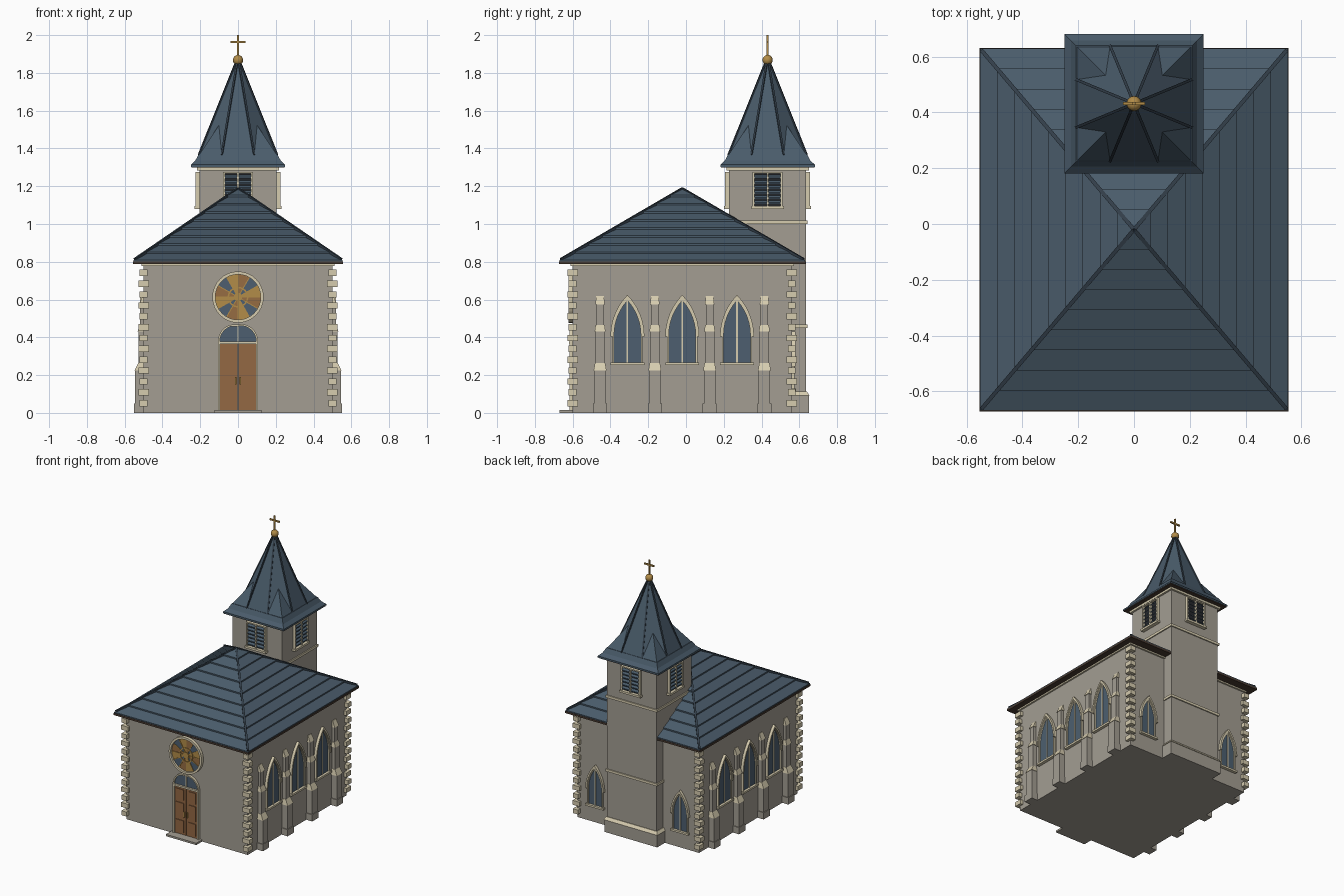
import bpy, bmesh, math
from mathutils import Vector

if "Cube" in bpy.data.objects:
    bpy.data.objects.remove(bpy.data.objects["Cube"])


def mat(name, r, g, b):
    m = bpy.data.materials.new(name)
    lin = [((c / 255 + 0.055) / 1.055) ** 2.4 for c in (r, g, b)]
    m.diffuse_color = (*lin, 1)
    m.use_nodes = True
    m.node_tree.nodes["Principled BSDF"].inputs["Base Color"].default_value = m.diffuse_color
    return m


WALL = mat("wall_stone", 163, 157, 146)
TRIM = mat("pale_trim", 214, 204, 175)
SLATE = mat("roof_slate", 74, 92, 107)
RIDGE = mat("dark_ridge", 50, 62, 73)
GLASS = mat("window_glass", 77, 95, 112)
WOOD = mat("door_wood", 148, 104, 68)
GOLD = mat("gold", 178, 140, 72)
AMBER = mat("amber_glass", 150, 108, 66)
SOFFIT = mat("soffit_brown", 72, 58, 48)
DARK = mat("louver_dark", 36, 38, 42)


def finish(name, bm, m):
    bmesh.ops.recalc_face_normals(bm, faces=bm.faces)
    me = bpy.data.meshes.new(name)
    bm.to_mesh(me)
    bm.free()
    me.materials.append(m)
    ob = bpy.data.objects.new(name, me)
    bpy.context.collection.objects.link(ob)
    return ob


def loft(name, rings, m):
    """Skin a stack of equal-length point rings and cap the ends."""
    bm = bmesh.new()
    vs = [[bm.verts.new(p) for p in r] for r in rings]
    n = len(rings[0])
    for a, b in zip(vs, vs[1:]):
        for i in range(n):
            j = (i + 1) % n
            bm.faces.new((a[i], a[j], b[j], b[i]))
    bm.faces.new(vs[0])
    bm.faces.new(vs[-1])
    return finish(name, bm, m)


def rect(cx, cy, hx, hy, z):
    return [(cx - hx, cy - hy, z), (cx + hx, cy - hy, z), (cx + hx, cy + hy, z), (cx - hx, cy + hy, z)]


def box(name, cx, cy, hx, hy, z0, z1, m):
    return loft(name, [rect(cx, cy, hx, hy, z0), rect(cx, cy, hx, hy, z1)], m)


def rod(name, p, q, r, m):
    p, q = Vector(p), Vector(q)
    d = (q - p).normalized()
    s = d.cross(Vector((0, 0, 1)) if abs(d.z) < 0.99 else Vector((0, 1, 0))).normalized() * r
    t = d.cross(s)
    return loft(name, [[e + s + t, e - s + t, e - s - t, e + s - t] for e in (p, q)], m)


def face_frame(ox, oy, nx, ny):
    """Map (along wall, height, outwards) to world space."""
    return lambda u, v, d: (ox - ny * u + nx * d, oy + nx * u + ny * d, v)


def prism(name, F, pts, d0, d1, m):
    return loft(name, [[F(u, v, d) for u, v in pts] for d in (d0, d1)], m)


def plate(name, F, u0, u1, v0, v1, d0, d1, m):
    return prism(name, F, [(u0, v0), (u1, v0), (u1, v1), (u0, v1)], d0, d1, m)


def band(name, F, outer, inner, d0, d1, m, closed=True):
    """Moulding between two outlines."""
    bm = bmesh.new()
    q = [[bm.verts.new(F(*o, d0)), bm.verts.new(F(*o, d1)), bm.verts.new(F(*i, d1)), bm.verts.new(F(*i, d0))]
         for o, i in zip(outer, inner)]
    pairs = list(zip(q, q[1:])) + ([(q[-1], q[0])] if closed else [])
    for a, b in pairs:
        for k in range(4):
            l = (k + 1) % 4
            bm.faces.new((a[k], a[l], b[l], b[k]))
    if not closed:
        bm.faces.new(q[0])
        bm.faces.new(q[-1])
    return finish(name, bm, m)


def arch(c, w, spring, h, n=6):
    R = (w * w + h * h) / (2 * w)
    top = math.asin(min(1, h / R))
    half = [(w - R + R * math.cos(top * i / n), spring + R * math.sin(top * i / n)) for i in range(n + 1)]
    return [(c + u, v) for u, v in half] + [(c - u, v) for u, v in half[-2::-1]]


def lancet(c, w, z0, spring, h):
    return [(c - w, z0), (c + w, z0)] + arch(c, w, spring, h)


def circle(r, z, n=32):
    return [(r * math.cos(2 * math.pi * i / n), z + r * math.sin(2 * math.pi * i / n)) for i in range(n)]


def window(name, F, c, w, z0, spring, h):
    prism(name + "_glass", F, lancet(c, w, z0, spring, h), -0.01, 0.004, GLASS)
    band(name + "_frame", F, lancet(c, w + 0.009, z0 - 0.005, spring, h + 0.015),
         lancet(c, w, z0, spring, h), -0.01, 0.014, TRIM)
    band(name + "_hood", F, arch(c, w + 0.019, spring - 0.005, h + 0.035),
         arch(c, w + 0.007, spring - 0.005, h + 0.015), -0.01, 0.02, TRIM, False)
    plate(name + "_sill", F, c - w - 0.018, c + w + 0.018, z0 - 0.014, z0, -0.01, 0.022, TRIM)
    plate(name + "_mullion", F, c - 0.004, c + 0.004, z0, spring + h, 0, 0.009, TRIM)


# Nave body, cornice and stepped slate roof
CY, HX, HY = -0.02, 0.5, 0.58
box("nave_walls", 0, CY, HX, HY, 0, 0.79, WALL)
box("nave_cornice", 0, CY, HX + 0.012, HY + 0.012, 0.778, 0.79, TRIM)
box("roof_soffit", 0, CY, 0.555, 0.652, 0.788, 0.802, SOFFIT)
rings, N = [], 9
for i in range(N):
    s, z = 1 - i / N, 0.80 + 0.385 * i / N
    rings += [rect(0, CY, 0.552 * s, 0.649 * s, z), rect(0, CY, 0.552 * s, 0.649 * s, z + 0.01)]
rings.append(rect(0, CY, 0.002, 0.002, 1.187))
loft("nave_roof", rings, SLATE)
for sx in (-1, 1):
    for sy in (-1, 1):
        rod("hip_ridge", (sx * 0.546, CY + sy * 0.642, 0.812), (0, CY, 1.186), 0.007, RIDGE)
        # Corner quoins, alternating long and short
        for i in range(13):
            a, b = (0.028, 0.021) if i % 2 else (0.021, 0.028)
            z = 0.035 + i * 0.0575
            box("quoin", sx * HX, CY + sy * HY, a, b, z, z + 0.033, TRIM)

# Side walls: lancets and stepped buttresses
for side, s in (("right", 1), ("left", -1)):
    F = face_frame(s * HX, CY, s, 0)
    for k in (-1, 0, 1):
        window(side + "_window", F, k * 0.29, 0.071, 0.268, 0.41, 0.185)
    for k in (-1.5, -0.5, 0.5, 1.5):
        c = k * 0.29

        def part(name, w0, d0, z0, w1, d1, z1, m):
            loft(name, [[F(c - w, z, -0.01), F(c + w, z, -0.01), F(c + w, z, d), F(c - w, z, d)]
                        for w, d, z in ((w0, d0, z0), (w1, d1, z1))], m)
        part("buttress_foot", 0.037, 0.05, 0, 0.037, 0.05, 0.05, WALL)
        part("buttress_lower", 0.031, 0.045, 0.05, 0.031, 0.045, 0.225, WALL)
        part("buttress_lower_cap", 0.034, 0.048, 0.225, 0.027, 0.028, 0.265, TRIM)
        part("buttress_middle", 0.025, 0.028, 0.265, 0.025, 0.028, 0.43, WALL)
        part("buttress_middle_cap", 0.029, 0.032, 0.43, 0.024, 0.02, 0.465, TRIM)
        part("buttress_upper", 0.02, 0.02, 0.465, 0.02, 0.02, 0.575, WALL)
        part("buttress_top_cap", 0.025, 0.024, 0.575, 0.02, 0.004, 0.62, TRIM)

# Back wall lancets
F = face_frame(0, CY + HY, 0, 1)
for c in (-0.35, 0.35):
    window("back_window", F, c, 0.055, 0.13, 0.25, 0.15)

# Front door with arched fanlight
F = face_frame(0, CY - HY, 0, -1)
for s in (-1, 1):
    plate("door_leaf", F, min(s * 0.002, s * 0.095), max(s * 0.002, s * 0.095), 0.015, 0.365, 0, 0.01, WOOD)
    plate("door_jamb", F, s * 0.1 - 0.006, s * 0.1 + 0.006, 0.01, 0.375, 0, 0.018, TRIM)
    plate("door_handle", F, s * 0.012 - 0.003, s * 0.012 + 0.003, 0.15, 0.19, 0.008, 0.018, GOLD)
    for z0, z1 in ((0.03, 0.12), (0.14, 0.25), (0.27, 0.35)):
        plate("door_panel", F, s * 0.05 - 0.031, s * 0.05 + 0.031, z0, z1, 0.008, 0.015, WOOD)
plate("door_lintel", F, -0.106, 0.106, 0.365, 0.378, 0, 0.02, TRIM)
prism("fanlight", F, arch(0, 0.096, 0.378, 0.082, 8), 0, 0.006, GLASS)
band("fanlight_arch", F, arch(0, 0.106, 0.378, 0.092, 8), arch(0, 0.096, 0.378, 0.082, 8), 0, 0.018, TRIM, False)
plate("fanlight_mullion", F, -0.003, 0.003, 0.378, 0.462, 0, 0.012, TRIM)
plate("door_step", F, -0.125, 0.125, 0, 0.014, 0, 0.07, WALL)

# Rose window
RZ = 0.613
for i in range(12):
    a0, a1 = (2 * math.pi * (i + k) / 12 for k in (0, 1))
    arc = [a0 + (a1 - a0) * k / 3 for k in range(4)]
    prism("rose_pane", F, [(0, RZ)] + [(0.12 * math.cos(a), RZ + 0.12 * math.sin(a)) for a in arc],
          0, 0.007, (GOLD, GLASS, AMBER)[i % 3])
    rod("rose_spoke", F(0, RZ, 0.008), F(0.12 * math.cos(a0), RZ + 0.12 * math.sin(a0), 0.008), 0.0025, GOLD)
band("rose_surround", F, circle(0.136, RZ), circle(0.12, RZ), 0, 0.022, TRIM)
band("rose_inner_ring", F, circle(0.055, RZ), circle(0.047, RZ), 0, 0.012, GOLD)
prism("rose_hub", F, circle(0.022, RZ, 16), 0, 0.014, GOLD)

# Tower shaft, plinth and string courses
TY, TH = 0.432, 0.204
box("tower_shaft", 0, TY, TH, TH, 0, 1.3, WALL)
box("tower_plinth", 0, TY, TH + 0.014, TH + 0.014, 0, 0.092, WALL)
loft("plinth_cap", [rect(0, TY, TH + 0.018, TH + 0.018, 0.092), rect(0, TY, TH + 0.004, TH + 0.004, 0.112)], TRIM)
for z in (0.45, 1.0):
    box("string_course", 0, TY, TH + 0.008, TH + 0.008, z, z + 0.018, TRIM)
box("tower_cornice", 0, TY, TH + 0.014, TH + 0.014, 1.283, 1.302, TRIM)

# Belfry louvers on all four faces
for nx, ny in ((0, -1), (1, 0), (0, 1), (-1, 0)):
    F = face_frame(nx * TH, TY + ny * TH, nx, ny)
    plate("louver_back", F, -0.075, 0.075, 1.095, 1.27, 0, 0.004, DARK)
    for i in range(6):
        z = 1.105 + i * 0.027
        prism("louver_slat", lambda d, z, u, F=F: F(u, z, d),
              [(0.0, z + 0.016), (0.0, z + 0.021), (0.018, z + 0.008), (0.018, z)], -0.07, 0.07, SLATE)
    for s in (-1, 1):
        plate("louver_jamb", F, s * 0.074 - 0.005, s * 0.074 + 0.005, 1.09, 1.275, 0, 0.021, TRIM)
    plate("louver_head", F, -0.079, 0.079, 1.267, 1.276, 0, 0.021, TRIM)
    plate("louver_mullion", F, -0.004, 0.004, 1.09, 1.27, 0, 0.021, TRIM)
    plate("louver_sill", F, -0.086, 0.086, 1.08, 1.095, 0, 0.027, TRIM)

# Broached spire: flared skirt, octagonal cone, corner broaches, ribs
box("spire_soffit", 0, TY, 0.247, 0.247, 1.298, 1.304, SOFFIT)
loft("spire_skirt", [rect(0, TY, h, h, z) for h, z in
                     ((0.25, 1.303), (0.25, 1.314), (0.226, 1.336), (0.208, 1.37))], SLATE)
A, B, ZB, ZT = 0.207, 0.207 * math.tan(math.pi / 8), 1.365, 1.865
octo = [(A, -B), (A, B), (B, A), (-B, A), (-A, B), (-A, -B), (-B, -A), (B, -A)]
loft("spire", [[(x * k, TY + y * k, z) for x, y in octo] for k, z in ((1, ZB), (0.03, ZT))], SLATE)
for x, y in octo:
    rod("spire_rib", (x, TY + y, ZB), (x * 0.03, TY + y * 0.03, ZT), 0.005, RIDGE)
for sx in (-1, 1):
    for sy in (-1, 1):
        bm = bmesh.new()
        v = [bm.verts.new((sx * x, TY + sy * y, z)) for x, y, z in
             ((A, B, ZB), (A, A, ZB), (B, A, ZB), (0.1, 0.1, 1.525))]
        for f in ((0, 1, 2), (0, 1, 3), (1, 2, 3), (2, 0, 3)):
            bm.faces.new([v[i] for i in f])
        finish("spire_broach", bm, SLATE)

# Gold ball and cross
bm = bmesh.new()
bmesh.ops.create_uvsphere(bm, u_segments=16, v_segments=10, radius=0.027)
bmesh.ops.translate(bm, vec=(0, TY, 1.868), verts=bm.verts)
for f in bm.faces:
    f.smooth = True
finish("finial_ball", bm, GOLD)
box("cross_post", 0, TY, 0.005, 0.005, 1.88, 2.0, GOLD)
box("cross_arm", 0, TY, 0.04, 0.005, 1.958, 1.969, GOLD)
